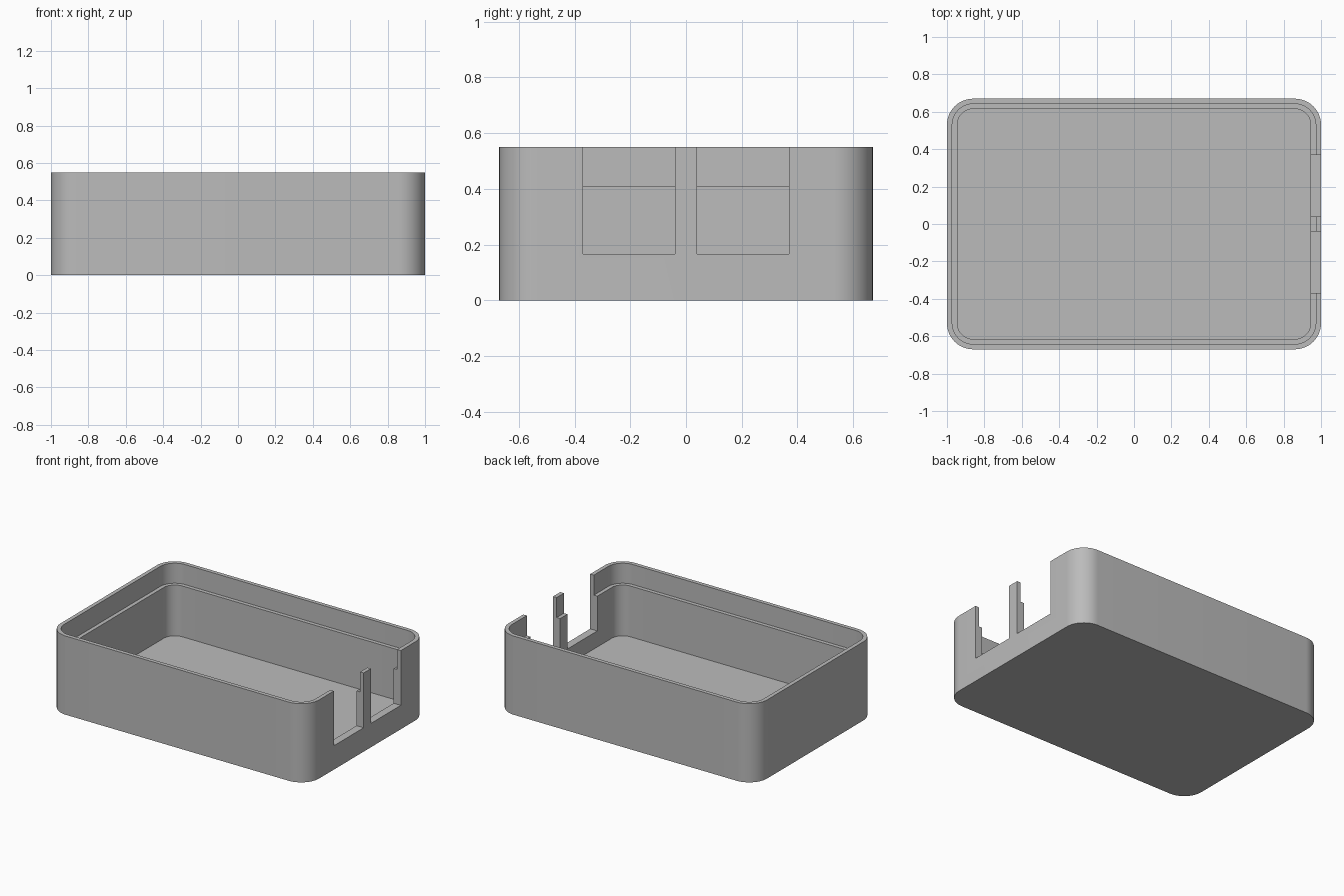
import bpy, bmesh, math

if "Cube" in bpy.data.objects:
    bpy.data.objects.remove(bpy.data.objects["Cube"])

HX, HY, H, R = 1.0, 0.67, 0.55, 0.14   # half sizes, height, corner radius
LIP, WALL = 0.028, 0.055               # rim thickness, full wall thickness
LEDGE, FLOOR = 0.41, 0.055             # heights of the ledge and inner floor
SEG = 16                               # segments per corner

grey = bpy.data.materials.new("grey_plastic")
grey.diffuse_color = (0.5, 0.5, 0.5, 1)
grey.use_nodes = True
grey.node_tree.nodes["Principled BSDF"].inputs["Base Color"].default_value = grey.diffuse_color


def ring(bm, inset, z):
    """Rounded rectangle outline, offset inwards."""
    r = R - inset
    verts = []
    for i, (sx, sy) in enumerate([(1, 1), (-1, 1), (-1, -1), (1, -1)]):
        for k in range(SEG + 1):
            a = math.pi / 2 * (i + k / SEG)
            verts.append(bm.verts.new((sx * (HX - R) + r * math.cos(a),
                                       sy * (HY - R) + r * math.sin(a), z)))
    return verts


# Tray: outer wall, rim, lid ledge, inner wall and floor
bm = bmesh.new()
rings = [ring(bm, i, z) for i, z in [(0, 0), (0, H), (LIP, H), (LIP, LEDGE),
                                     (WALL, LEDGE), (WALL, FLOOR)]]
for a, b in zip(rings, rings[1:]):
    n = len(a)
    for j in range(n):
        bm.faces.new((a[j], a[(j + 1) % n], b[(j + 1) % n], b[j]))
bm.faces.new(rings[0][::-1])
bm.faces.new(rings[-1])
bmesh.ops.recalc_face_normals(bm, faces=bm.faces)
mesh = bpy.data.meshes.new("tray")
bm.to_mesh(mesh)
bm.free()
tray = bpy.data.objects.new("tray", mesh)
bpy.context.collection.objects.link(tray)
mesh.materials.append(grey)

# Two open port slots in the right wall, leaving a thin post between them
for side in (-1, 1):
    bpy.ops.mesh.primitive_cube_add(size=1, location=(1.0, side * 0.205, 0.467))
    cutter = bpy.context.object
    cutter.name = "port_cutter"
    cutter.scale = (0.3, 0.33, 0.6)
    cutter.hide_render = True
    bpy.context.view_layer.update()
    mod = tray.modifiers.new("port_slot", 'BOOLEAN')
    mod.operation = 'DIFFERENCE'
    mod.solver = 'EXACT'
    mod.object = cutter
    bpy.context.view_layer.objects.active = tray
    bpy.ops.object.modifier_apply(modifier=mod.name)
    bpy.data.objects.remove(cutter)

# Smooth corners, sharp edges
bpy.ops.object.select_all(action='DESELECT')
tray.select_set(True)
bpy.context.view_layer.objects.active = tray
bpy.ops.object.shade_smooth_by_angle(angle=math.radians(30))
